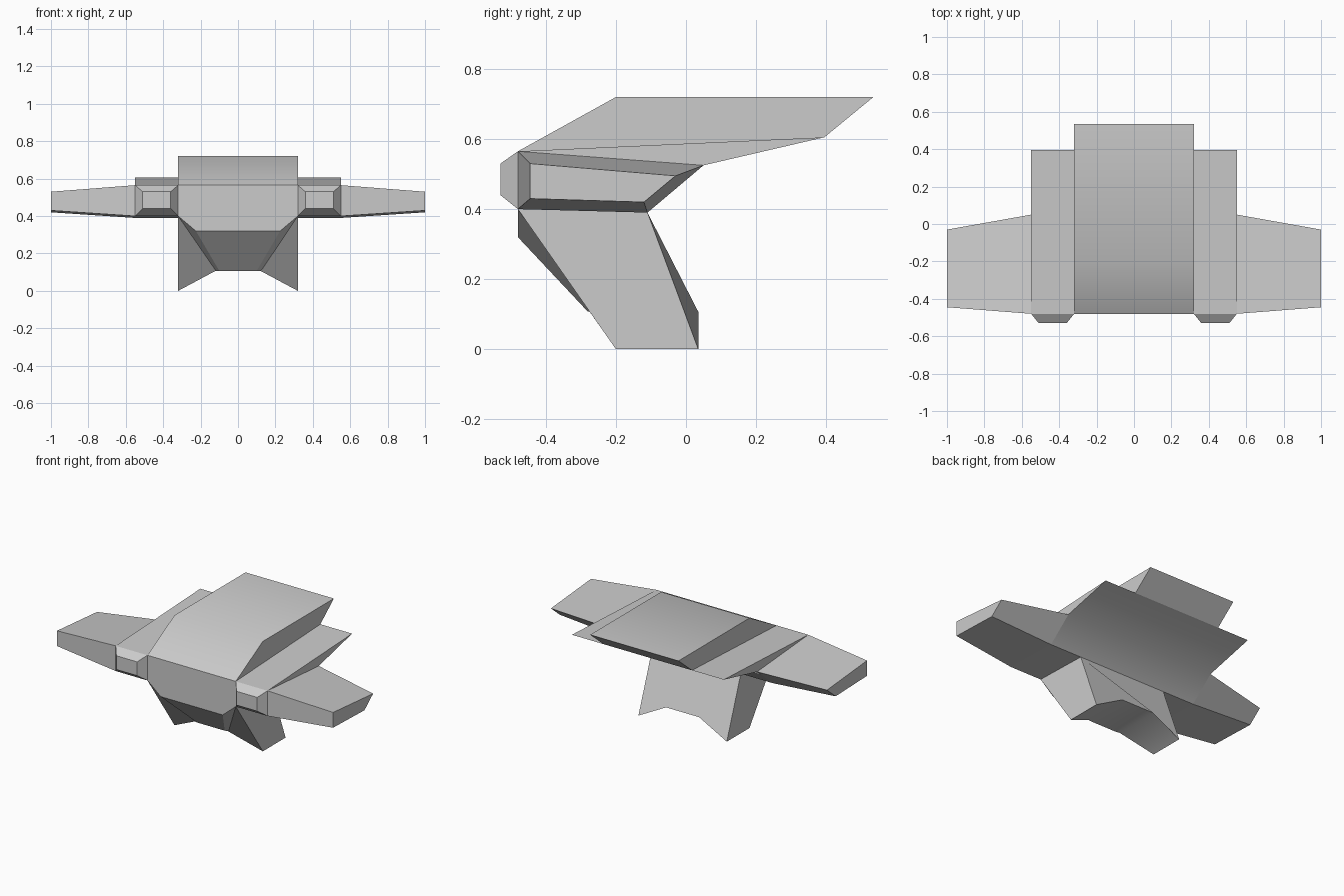
import bpy, bmesh, math

default = bpy.data.objects.get("Cube")
if default:
    bpy.data.objects.remove(default, do_unlink=True)

grey = bpy.data.materials.new("hull_grey")
grey.use_nodes = True
GREY = (0.6, 0.6, 0.6, 1)
grey.diffuse_color = GREY
grey.node_tree.nodes["Principled BSDF"].inputs["Base Color"].default_value = GREY


def loft(name, start, end):
    """Closed solid between two outlines with the same number of points."""
    bm = bmesh.new()
    a = [bm.verts.new(p) for p in start]
    b = [bm.verts.new(p) for p in end]
    n = len(a)
    bm.faces.new(a)
    bm.faces.new(b[::-1])
    for i in range(n):
        j = (i + 1) % n
        bm.faces.new((a[i], b[i], b[j], a[j]))
    bmesh.ops.remove_doubles(bm, verts=bm.verts, dist=0.0001)
    bmesh.ops.recalc_face_normals(bm, faces=bm.faces)
    # Smooth over shallow angles, keep the hard creases
    for f in bm.faces:
        f.smooth = True
    for e in bm.edges:
        e.smooth = e.calc_face_angle(math.pi) < math.radians(32)
    mesh = bpy.data.meshes.new(name)
    bm.to_mesh(mesh)
    bm.free()
    mesh.materials.append(grey)
    obj = bpy.data.objects.new(name, mesh)
    bpy.context.collection.objects.link(obj)
    return obj


def at_x(x, profile):
    return [(x, y, z) for y, z in profile]


def at_y(y, x0, x1, z0, z1):
    return [(x0, y, z0), (x1, y, z0), (x1, y, z1), (x0, y, z1)]


HULL, SHOULDER = 0.32, 0.55
FRONT_TOP, FRONT_LOW = (-0.48, 0.565), (-0.48, 0.4)
REAR_TOP, REAR_LOW = (0.05, 0.525), (-0.11, 0.39)
TAIL = (0.395, 0.605)

# Wide body slab with its swept tail
body = [FRONT_TOP, TAIL, REAR_TOP, REAR_LOW, FRONT_LOW]
loft("body", at_x(-SHOULDER, body), at_x(SHOULDER, body))

# Raised upper hull
upper = [FRONT_TOP, (-0.2, 0.72), (0.535, 0.72), TAIL]
loft("upper_hull", at_x(-HULL, upper), at_x(HULL, upper))

# Tapered wings and front pods on both sides
wing_root = [FRONT_TOP, REAR_TOP, REAR_LOW, FRONT_LOW]
wing_tip = [(-0.445, 0.53), (-0.03, 0.495), (-0.12, 0.42), (-0.445, 0.43)]
for side, s in (("left", 1), ("right", -1)):
    loft(side + "_wing", at_x(s * SHOULDER, wing_root), at_x(s, wing_tip))
    loft(side + "_pod", at_y(-0.48, s * HULL, s * SHOULDER, 0.4, 0.565),
         at_y(-0.53, s * 0.36, s * 0.51, 0.44, 0.53))


# Lower keel: sloping front and back outlines with a notch between two feet
def keel_outline(top, notch_y, foot_y):
    half = [(HULL, *top), (HULL, foot_y, 0), (0.12, notch_y, 0.107)]
    return half + [(-x, y, z) for x, y, z in reversed(half)]


loft("keel", keel_outline(FRONT_LOW, -0.275, -0.2),
     keel_outline(REAR_LOW, 0.035, 0.035))

# Chin wedge in front of the keel
def chin_side(s):
    return [(s * HULL, *FRONT_LOW), (s * 0.225, -0.48, 0.32),
            (s * 0.1, -0.28, 0.107), (s * 0.125, -0.273, 0.107)]


loft("chin", chin_side(-1), chin_side(1))
